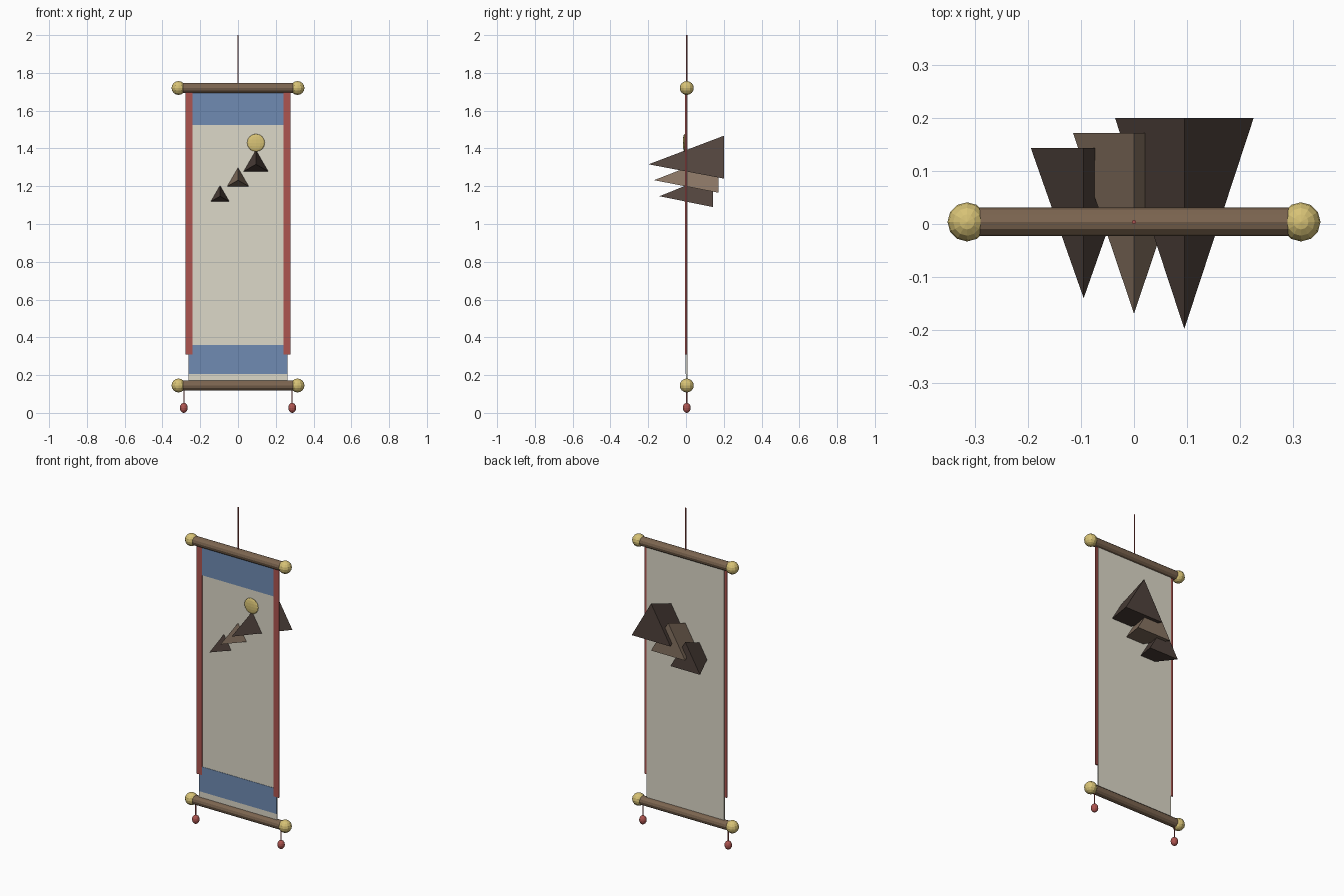
import bpy, math

if "Cube" in bpy.data.objects:
    bpy.data.objects.remove(bpy.data.objects["Cube"])

Y = 0.004  # plane of the hanging cloth


def material(name, rgb):
    m = bpy.data.materials.new(name)
    m.diffuse_color = (*rgb, 1)
    m.use_nodes = True
    m.node_tree.nodes["Principled BSDF"].inputs["Base Color"].default_value = m.diffuse_color
    return m


CREAM = material("cream", (0.72, 0.69, 0.58))
BLUE = material("blue", (0.16, 0.26, 0.45))
RED = material("red", (0.42, 0.09, 0.08))
WOOD = material("wood", (0.20, 0.13, 0.08))
GOLD = material("gold", (0.68, 0.54, 0.18))
DARK = material("dark_rock", (0.08, 0.055, 0.045))
PALE = material("pale_rock", (0.24, 0.17, 0.12))


def finish(name, mat):
    o = bpy.context.object
    o.name = name
    o.data.materials.append(mat)
    return o


def box(name, x0, x1, y0, y1, z0, z1, mat):
    bpy.ops.mesh.primitive_cube_add(
        size=1, location=((x0 + x1) / 2, (y0 + y1) / 2, (z0 + z1) / 2))
    bpy.context.object.scale = (x1 - x0, y1 - y0, z1 - z0)
    return finish(name, mat)


def ball(name, loc, scale, mat):
    bpy.ops.mesh.primitive_uv_sphere_add(segments=12, ring_count=8, radius=1, location=loc)
    bpy.context.object.scale = scale
    return finish(name, mat)


def cord(name, x, z0, z1, r, mat):
    bpy.ops.mesh.primitive_cylinder_add(
        vertices=6, radius=r, depth=z1 - z0, location=(x, Y, (z0 + z1) / 2))
    return finish(name, mat)


# Cloth and its coloured bands
box("scroll_cloth", -0.262, 0.262, Y - 0.004, Y + 0.003, 0.145, 1.72, CREAM)
box("top_band", -0.26, 0.26, Y - 0.006, Y - 0.001, 1.525, 1.70, BLUE)
box("bottom_band", -0.262, 0.262, Y - 0.006, Y - 0.001, 0.207, 0.36, BLUE)

# Rods with end knobs
for label, z in (("top", 1.72), ("bottom", 0.145)):
    bpy.ops.mesh.primitive_cylinder_add(
        vertices=12, radius=0.027, depth=0.62, location=(0, Y, z),
        rotation=(0, math.pi / 2, 0))
    finish(label + "_rod", WOOD)
    for side in (-1, 1):
        ball(label + "_knob", (side * 0.315, Y, z), (0.037,) * 3, GOLD)

# Side borders and tassels
for s in (-1, 1):
    a, b = sorted((s * 0.24, s * 0.278))
    box("side_border", a, b, Y - 0.008, Y, 0.31, 1.71, RED)
    cord("tassel_cord", s * 0.287, 0.04, 0.14, 0.003, RED)
    ball("tassel_bead", (s * 0.287, Y, 0.0265), (0.021, 0.021, 0.0265), RED)

# Hanging string
cord("hanging_string", 0, 1.73, 2.0, 0.004, RED)

# Three-sided mountain peaks pushed through the cloth, points forward
for x, z, r, y0, y1, mat in ((0.095, 1.316, 0.151, -0.198, 0.2, DARK),
                             (0.0, 1.232, 0.133, -0.169, 0.172, PALE),
                             (-0.095, 1.147, 0.115, -0.14, 0.143, DARK)):
    bpy.ops.mesh.primitive_cone_add(
        vertices=3, radius1=r, radius2=0, depth=y1 - y0,
        location=(x, (y0 + y1) / 2, z), rotation=(math.pi / 2, 0, 0))
    finish("mountain_peak", mat)

# Painted sun disc
ball("sun_disc", (0.095, -0.007, 1.43), (0.047, 0.01, 0.047), GOLD)
